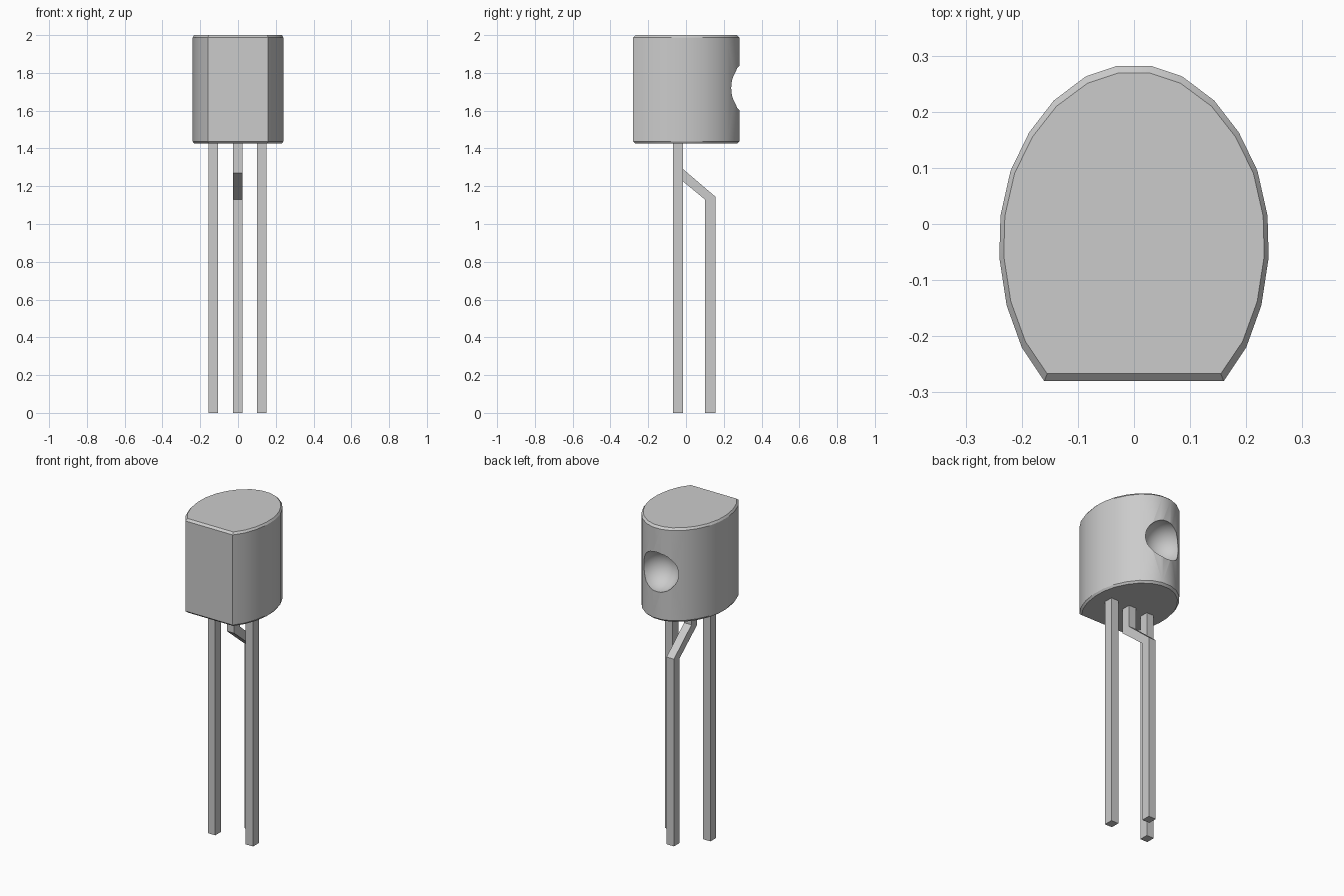
import bpy
import bmesh
import math

if "Cube" in bpy.data.objects:
    bpy.data.objects.remove(bpy.data.objects["Cube"], do_unlink=True)

grey = bpy.data.materials.new("light grey")
grey.use_nodes = True
colour = (0.6, 0.6, 0.6, 1)
grey.diffuse_color = colour
grey.node_tree.nodes["Principled BSDF"].inputs["Base Color"].default_value = colour


def loft(name, rings):
    """Closed solid skinned through rings of matching points."""
    bm = bmesh.new()
    loops = [[bm.verts.new(p) for p in ring] for ring in rings]
    n = len(loops[0])
    for a, b in zip(loops, loops[1:]):
        for i in range(n):
            j = (i + 1) % n
            bm.faces.new((a[i], a[j], b[j], b[i]))
    bm.faces.new(loops[0][::-1])
    bm.faces.new(loops[-1])
    bmesh.ops.recalc_face_normals(bm, faces=bm.faces)
    mesh = bpy.data.meshes.new(name)
    bm.to_mesh(mesh)
    bm.free()
    mesh.materials.append(grey)
    obj = bpy.data.objects.new(name, mesh)
    bpy.context.collection.objects.link(obj)
    return obj


# Body: flat-fronted oval with small chamfers at both ends
half = [(0.16, -0.28), (0.2, -0.22), (0.227, -0.145), (0.24, -0.06),
        (0.238, 0.015), (0.22, 0.095), (0.187, 0.163), (0.143, 0.22),
        (0.086, 0.263), (0.03, 0.282)]
outline = half + [(-x, y) for x, y in reversed(half)]


def body_ring(z, sx=1, sy=1):
    return [(x * sx, y * sy, z) for x, y in outline]


body = loft("body", [body_ring(1.425, 0.967, 0.953), body_ring(1.437),
                     body_ring(1.988), body_ring(2.0, 0.967, 0.953)])

# Round dimple in the back of the body
bpy.ops.mesh.primitive_uv_sphere_add(segments=32, ring_count=16, radius=0.122,
                                     location=(0, 0.27, 1.72),
                                     rotation=(math.pi / 2, 0, 0))
cutter = bpy.context.object
cutter.name = "dimple_cutter"
cutter.hide_render = True
cutter.data.materials.append(grey)
cut = body.modifiers.new("dimple", 'BOOLEAN')
cut.operation = 'DIFFERENCE'
cut.solver = 'EXACT'
cut.object = cutter

bpy.ops.object.select_all(action='DESELECT')
body.select_set(True)
bpy.context.view_layer.objects.active = body
bpy.ops.object.modifier_apply(modifier=cut.name)
bpy.data.objects.remove(cutter, do_unlink=True)
bpy.ops.object.shade_smooth_by_angle(angle=math.radians(30))


# Legs: side profiles in (y, z) extruded across x
def leg(name, x, profile, half_width=0.025):
    return loft(name, [[(x + s * half_width, y, z) for y, z in profile]
                       for s in (-1, 1)])


front, back, top = -0.07, -0.015, 1.43
straight = [(front, 0), (back, 0), (back, top), (front, top)]
bent = [(front, top), (front, 1.27), (0.1, 1.13), (0.1, 0),
        (0.155, 0), (0.155, 1.145), (back, 1.29), (back, top)]
leg("left_leg", 0.126, straight)
leg("right_leg", -0.13, straight)
leg("middle_leg", -0.002, bent)
